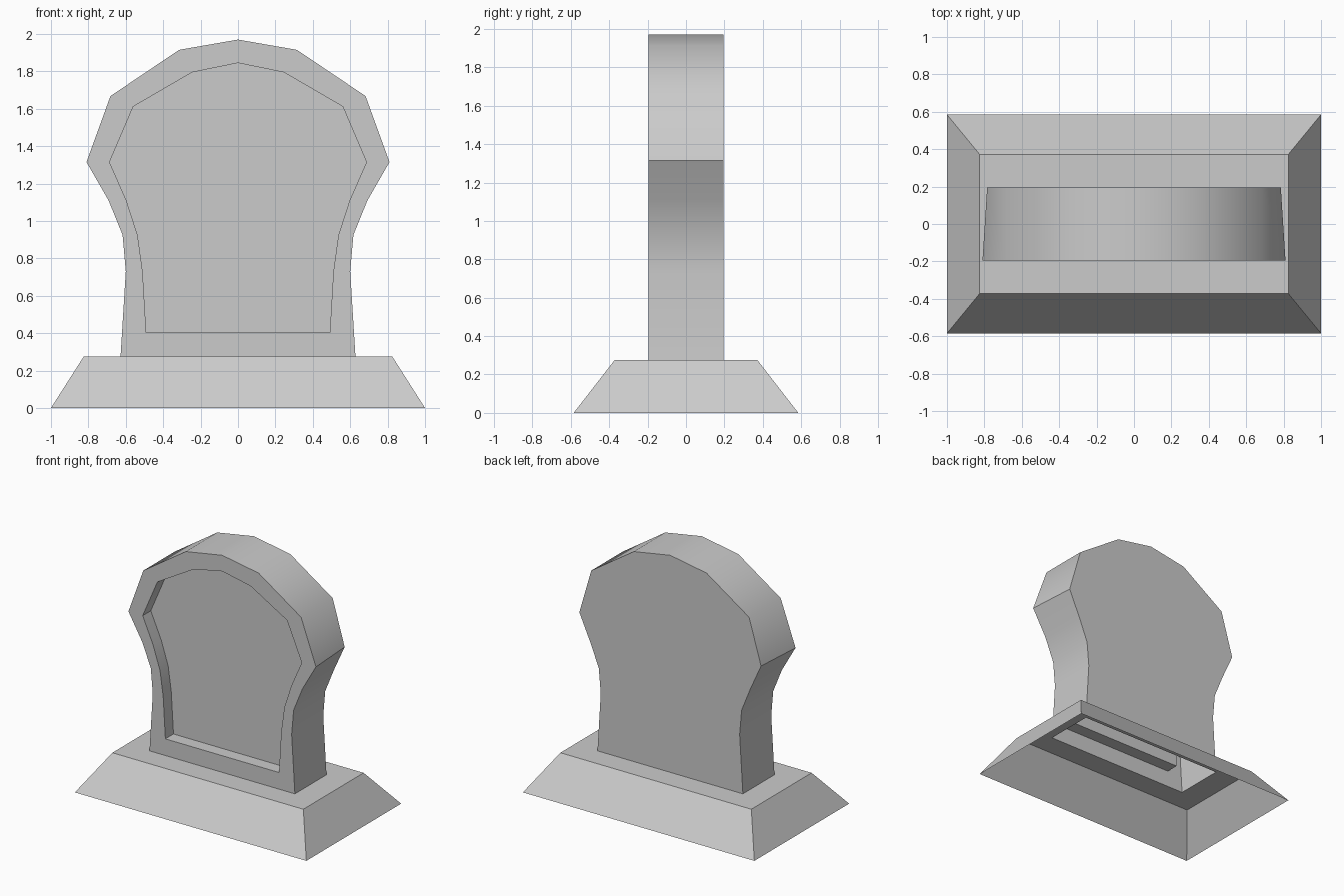
import bpy, bmesh

if "Cube" in bpy.data.objects:
    bpy.data.objects.remove(bpy.data.objects["Cube"])

# right-hand half profiles (x, z), from the crown down to the foot
OUTER = [(0, 1.97), (0.315, 1.915), (0.682, 1.668), (0.81, 1.315),
         (0.692, 1.11), (0.617, 0.925), (0.6, 0.73), (0.628, 0.275)]
INNER = [(0, 1.845), (0.245, 1.795), (0.56, 1.612), (0.687, 1.315),
         (0.597, 1.11), (0.537, 0.925), (0.51, 0.73), (0.491, 0.405)]
BACK = [(0.785, z) if x == 0.81 else (x, z) for x, z in OUTER]
HALF_DEPTH, RECESS, BASE_TOP = 0.195, 0.1, 0.275


def mirrored(half):
    """Full outline running from left foot over the crown to right foot."""
    return [(-x, z) for x, z in reversed(half[1:])] + half


def ring(bm, outline, y):
    return [bm.verts.new((x, y, z)) for x, z in outline]


def bridge(bm, a, b, closed=True):
    n = len(a)
    for i in range(n if closed else n - 1):
        j = (i + 1) % n
        bm.faces.new((a[i], a[j], b[j], b[i]))


def finish(bm, name):
    mesh = bpy.data.meshes.new(name)
    bm.to_mesh(mesh)
    bm.free()
    obj = bpy.data.objects.new(name, mesh)
    bpy.context.collection.objects.link(obj)
    return obj


# headstone slab: hollow shell open at the foot, recessed panel in front
bm = bmesh.new()
front = ring(bm, mirrored(OUTER), -HALF_DEPTH)
lip = ring(bm, mirrored(INNER), -HALF_DEPTH)
panel = ring(bm, mirrored(INNER), -HALF_DEPTH + RECESS)
back = ring(bm, mirrored(BACK), HALF_DEPTH)
bridge(bm, front, lip)                  # flat border
bridge(bm, lip, panel)                  # recess walls
bm.faces.new(panel)
bridge(bm, back, front, closed=False)   # outer rim
bm.faces.new(back[::-1])
slab = finish(bm, "headstone_slab")
bpy.ops.object.select_all(action='DESELECT')
slab.select_set(True)
bpy.context.view_layer.objects.active = slab
bpy.ops.object.shade_smooth_by_angle(angle=0.7)

# plinth: sloped walls, open underneath, top ledge around the slab
bm = bmesh.new()
loops = []
for hx, hy, z in [(1, 0.585, 0), (0.825, 0.372, BASE_TOP),
                  (OUTER[-1][0], HALF_DEPTH, BASE_TOP)]:
    loops.append([bm.verts.new((sx * hx, sy * hy, z))
                  for sx, sy in [(-1, -1), (1, -1), (1, 1), (-1, 1)]])
bridge(bm, loops[0], loops[1])
bridge(bm, loops[1], loops[2])
finish(bm, "plinth")
